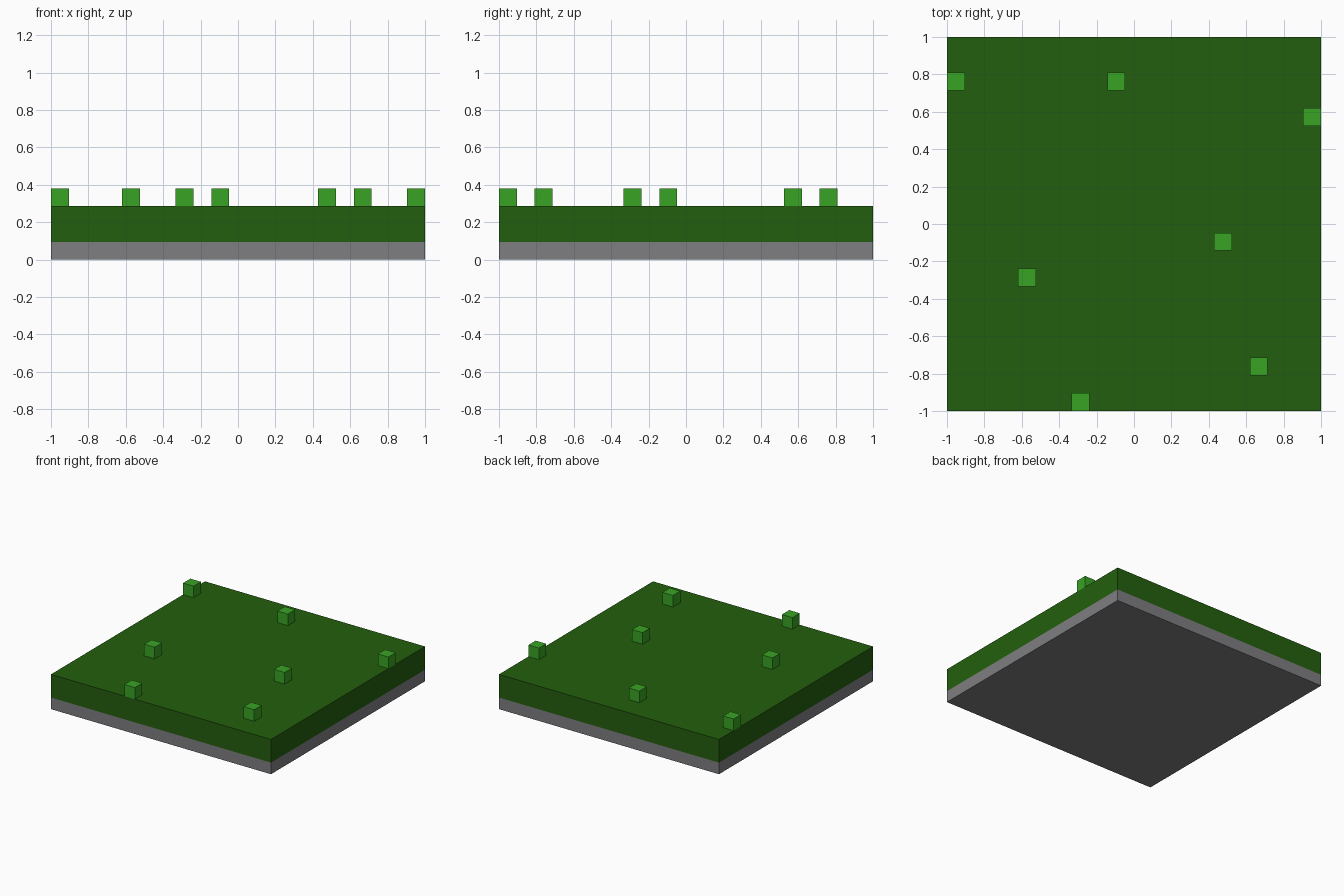
import bpy, bmesh
from mathutils import Matrix, Vector

if "Cube" in bpy.data.objects:
    bpy.data.objects.remove(bpy.data.objects["Cube"])

U = 2 / 21  # one block of the 21 x 21 grid


def srgb(r, g, b):
    lin = lambda c: c / 12.92 if c <= 0.04045 else ((c + 0.055) / 1.055) ** 2.4
    return tuple(lin(c / 255) for c in (r, g, b)) + (1.0,)


def material(name, rgb):
    m = bpy.data.materials.new(name)
    m.diffuse_color = srgb(*rgb)
    m.use_nodes = True
    m.node_tree.nodes["Principled BSDF"].inputs["Base Color"].default_value = m.diffuse_color
    return m


def box(name, centre, size, mat, hidden):
    """Box in block units; drops the face pointing along z = hidden (buried in a neighbour)."""
    bm = bmesh.new()
    bmesh.ops.create_cube(bm, size=1, matrix=Matrix.Translation(Vector(centre) * U)
                          @ Matrix.Diagonal((*(s * U for s in size), 1)))
    bm.normal_update()
    bmesh.ops.delete(bm, geom=[f for f in bm.faces if f.normal.z * hidden > 0.5], context='FACES_ONLY')
    me = bpy.data.meshes.new(name)
    bm.to_mesh(me)
    bm.free()
    me.materials.append(mat)
    ob = bpy.data.objects.new(name, me)
    bpy.context.collection.objects.link(ob)
    return ob


stone = material("stone grey", (126, 125, 129))
dark = material("dark green", (36, 95, 14))
light = material("light green", (56, 164, 36))

# Ground layers
box("stone_base", (0, 0, 0.5), (21, 21, 1), stone, 1)
box("turf", (0, 0, 2), (21, 21, 2), dark, -1)

# Grass tufts, one block each
for x, y in [(-10, 8), (-1, 8), (10, 6), (5, -1), (-6, -3), (7, -8), (-3, -10)]:
    box("grass_tuft", (x, y, 3.5), (1, 1, 1), light, -1)
